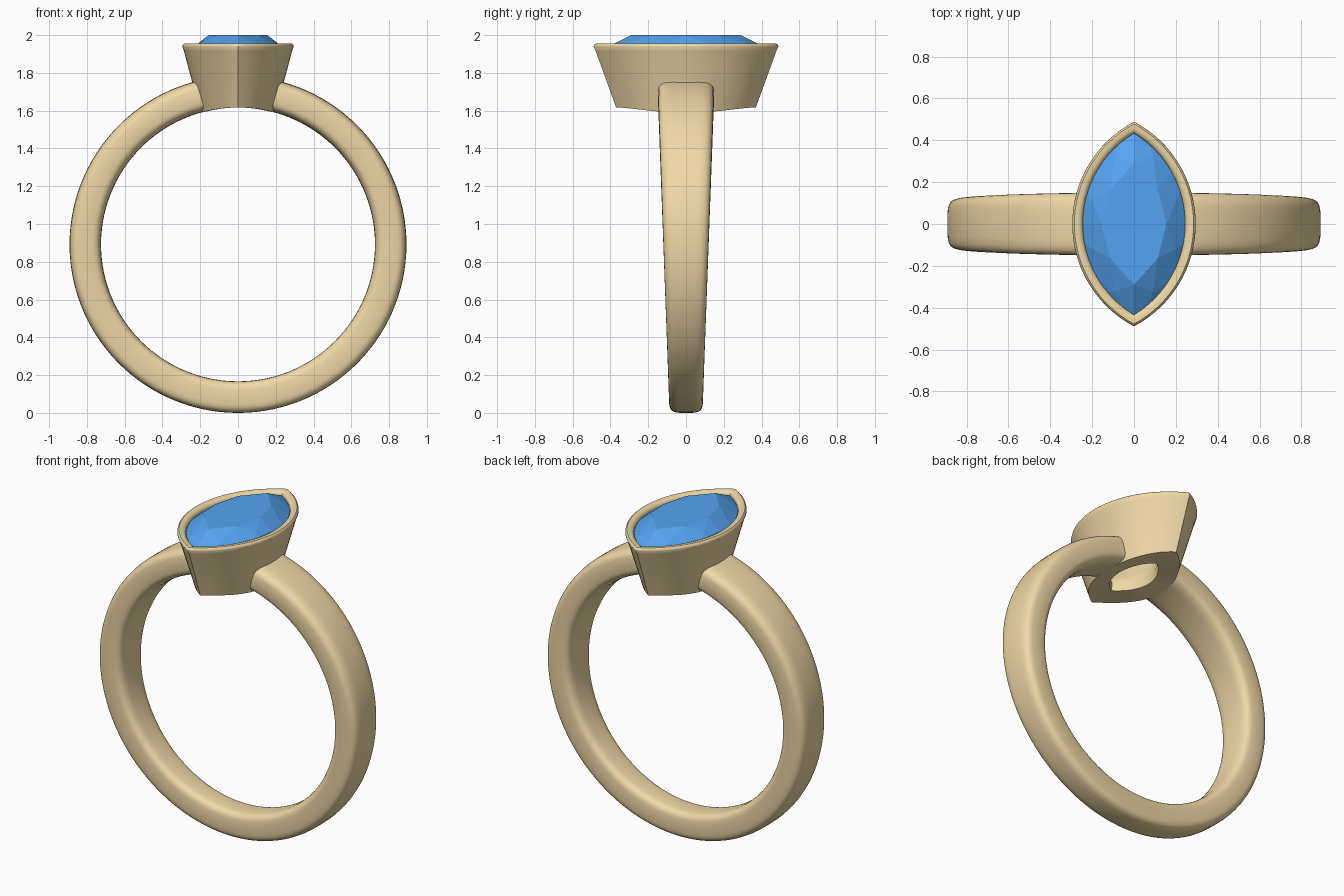
import bpy, bmesh
from math import sin, cos, pi, asin, sqrt, copysign, radians

if "Cube" in bpy.data.objects:
    bpy.data.objects.remove(bpy.data.objects["Cube"])

CZ, R_IN, R_OUT = 0.892, 0.725, 0.892


def material(name, color):
    m = bpy.data.materials.new(name)
    m.diffuse_color = color
    m.use_nodes = True
    m.node_tree.nodes["Principled BSDF"].inputs["Base Color"].default_value = m.diffuse_color
    return m


gold = material("gold", (0.86, 0.69, 0.38, 1))
blue = material("blue_stone", (0.09, 0.37, 0.88, 1))


def finish(name, bm, mat, smooth=None):
    bmesh.ops.recalc_face_normals(bm, faces=bm.faces[:])
    me = bpy.data.meshes.new(name)
    bm.to_mesh(me)
    bm.free()
    me.materials.append(mat)
    ob = bpy.data.objects.new(name, me)
    bpy.context.collection.objects.link(ob)
    if smooth:
        bpy.ops.object.select_all(action='DESELECT')
        ob.select_set(True)
        bpy.context.view_layer.objects.active = ob
        bpy.ops.object.shade_smooth_by_angle(angle=radians(smooth))
    return ob


def loft(bm, rings, closed):
    rows = [[bm.verts.new(p) for p in ring] for ring in rings]
    n = len(rows[0])
    for k in range(len(rows) if closed else len(rows) - 1):
        a, b = rows[k], rows[(k + 1) % len(rows)]
        for i in range(n):
            j = (i + 1) % n
            bm.faces.new((a[i], a[j], b[j], b[i]))
    if not closed:
        bm.faces.new(rows[0])
        bm.faces.new(rows[-1])


def marquise(a, b, n, shift=0.0):
    """Pointed oval from two arcs: half width a (x), half length b (y)."""
    r = (a * a + b * b) / (2 * a)
    top = asin(b / r)
    pts = []
    for i in range(n):
        t = ((i + shift) / n * 2) % 2
        side = 1 if t < 1 else -1
        f = (t % 1) * 2 - 1
        pts.append((side * (r * cos(f * top) - r + a), side * r * sin(f * top)))
    return pts


# Band: tapered rounded section swept round the finger, ends hidden in the bezel
bm = bmesh.new()
rings = []
gap, steps, sides = 0.21, 112, 32
for k in range(steps + 1):
    th = gap + (2 * pi - 2 * gap) * k / steps
    half = 0.09 + 0.06 * (1 + cos(th)) / 2
    ring = []
    for i in range(sides):
        u = 2 * pi * i / sides
        c, s = cos(u), sin(u)
        rad = (R_IN + R_OUT) / 2 + (R_OUT - R_IN) / 2 * copysign(sqrt(abs(c)), c)
        y = half * copysign(sqrt(abs(s)), s)
        ring.append((rad * sin(th), y, CZ + rad * cos(th)))
    rings.append(ring)
loft(bm, rings, False)
finish("band", bm, gold, 60)

# Bezel: flared pointed-oval cup with a rounded rim and an open base (z None = finger curve)
profile = [(0.20, 0.37, None), (0.286, 0.478, 1.915), (0.295, 0.489, 1.938),
           (0.293, 0.487, 1.948), (0.285, 0.478, 1.955), (0.265, 0.457, 1.955),
           (0.252, 0.442, 1.949), (0.245, 0.434, 1.937), (0.243, 0.432, 1.90),
           (0.12, 0.22, 1.72), (0.10, 0.19, 1.66), (0.105, 0.20, None)]
bm = bmesh.new()
rings = []
for a, b, z in profile:
    rings.append([(x, y, z or CZ + sqrt(R_IN ** 2 - x * x))
                  for x, y in marquise(a, b, 64)])
loft(bm, rings, True)
finish("bezel", bm, gold, 40)

# Stone: faceted hull with table, crown, girdle and pavilion levels
levels = [(0.155, 0.29, 2.0, 8, 0), (0.218, 0.395, 1.955, 8, 0.5),
          (0.255, 0.447, 1.922, 24, 0), (0.255, 0.447, 1.91, 24, 0),
          (0.12, 0.23, 1.79, 8, 0.5), (0.01, 0.06, 1.71, 4, 0)]
bm = bmesh.new()
for a, b, z, n, shift in levels:
    for x, y in marquise(a, b, n, shift):
        bm.verts.new((x, y, z))
hull = bmesh.ops.convex_hull(bm, input=bm.verts[:])
loose = [v for v in bm.verts if not v.link_faces]
bmesh.ops.delete(bm, geom=loose, context='VERTS')
finish("stone", bm, blue)
